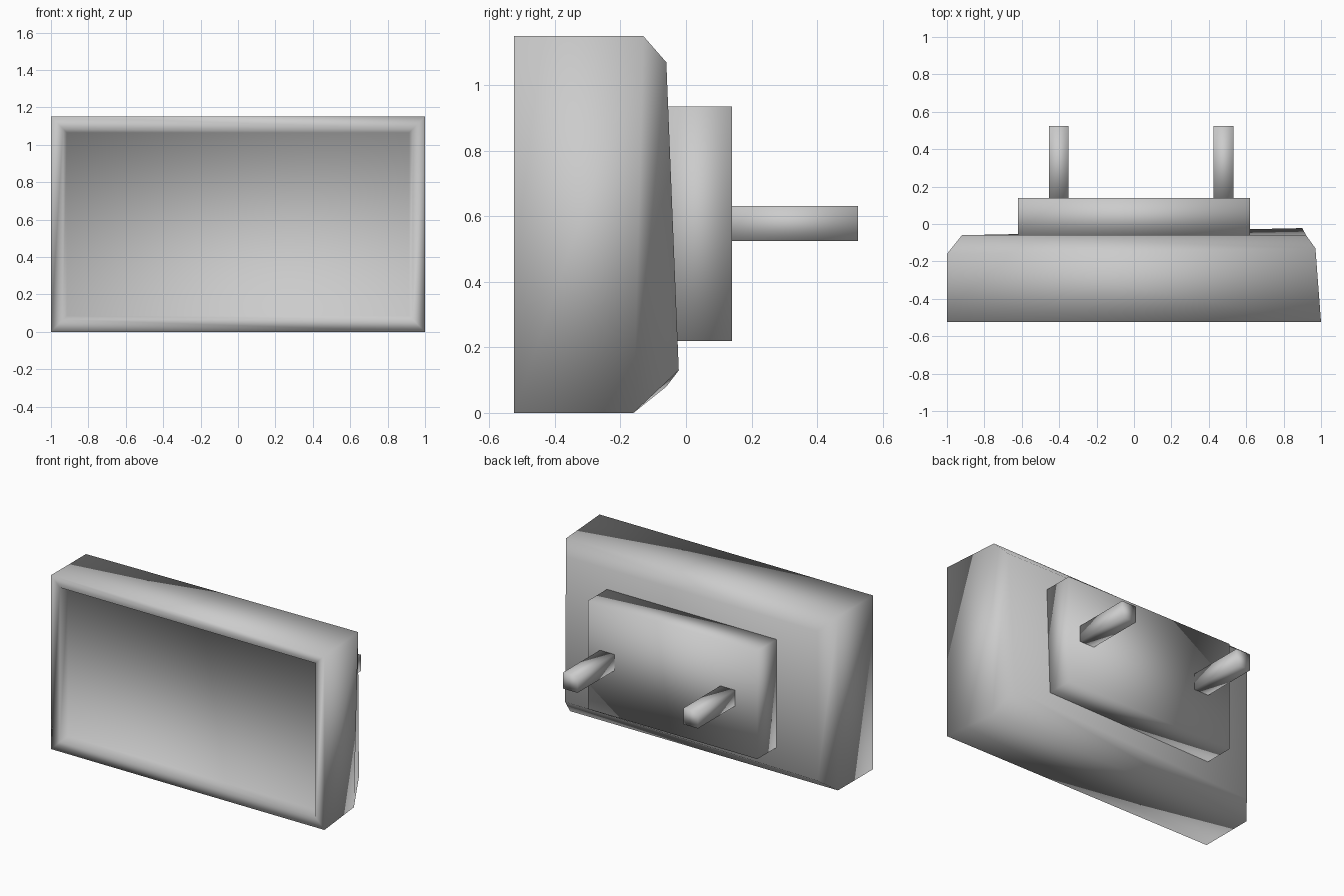
import bpy, bmesh

if "Cube" in bpy.data.objects:
    bpy.data.objects.remove(bpy.data.objects["Cube"])

H = 1.15


def finish(name, bm):
    bmesh.ops.recalc_face_normals(bm, faces=bm.faces)
    me = bpy.data.meshes.new(name)
    bm.to_mesh(me)
    bm.free()
    for p in me.polygons:
        p.use_smooth = True
    ob = bpy.data.objects.new(name, me)
    bpy.context.collection.objects.link(ob)
    return ob


def box(name, x0, x1, y0, y1, z0, z1):
    bm = bmesh.new()
    bmesh.ops.create_cube(bm, size=1)
    for v in bm.verts:
        v.co = (x0 + (v.co.x + .5) * (x1 - x0),
                y0 + (v.co.y + .5) * (y1 - y0),
                z0 + (v.co.z + .5) * (z1 - z0))
    return finish(name, bm)


# Housing: rectangular rings from recessed front panel, round the rim, to the back
# (y, inset from the outer rectangle)
rings = [(-.47, .085), (-.525, .065), (-.525, 0), (-.16, 0), (-.06, .08)]
bm = bmesh.new()
loops = []
for y, i in rings:
    loops.append([bm.verts.new((x, y, z)) for x, z in
                  ((-1 + i, i), (1 - i, i), (1 - i, H - i), (-1 + i, H - i))])
for a, b in zip(loops, loops[1:]):
    for k in range(4):
        n = (k + 1) % 4
        bm.faces.new((a[k], a[n], b[n], b[k]))
bm.faces.new(loops[0])
# Dented corners on the right side of the back
loops[4][1].co = (.90, -.022, .13)
loops[3][1].co = (.96, -.16, 0)
loops[3][2].co = (.97, -.13, H)
bm.faces.new(loops[-1])
finish("housing", bm)

# Raised plate on the back
box("back_plate", -.62, .62, -.065, .14, .22, .935)

# Two square prongs
for name, x in (("prong_left", -.402), ("prong_right", .479)):
    box(name, x - .053, x + .053, .13, .525, .525, .632)
